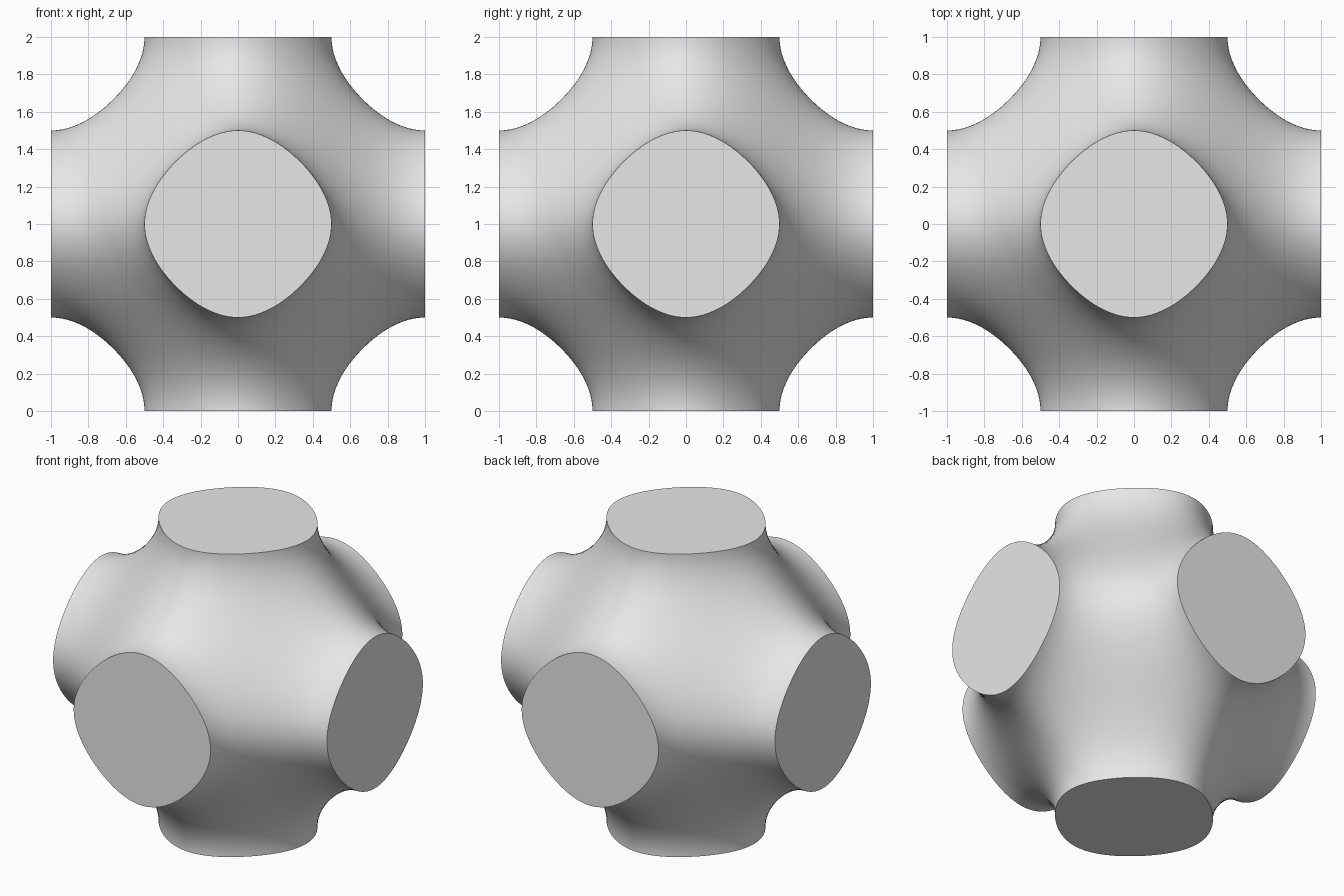
import bpy
import bmesh
from math import cos, pi, radians, tan
from mathutils import Vector

cube = bpy.data.objects.get("Cube")
if cube:
    bpy.data.objects.remove(cube, do_unlink=True)

SIDE = 32    # steps along each side of a face's square outline
RINGS = 20   # rings between a flat cap and that outline


def level(p):
    """Implicit surface: positive inside, zero on the skin."""
    return sum(cos(pi * c) for c in p)


def solve(func):
    """Scale from 0 to 1 where a falling function reaches zero."""
    low, high = 0.0, 1.0
    for _ in range(40):
        mid = (low + high) / 2
        if func(mid) > 0:
            low = mid
        else:
            high = mid
    return (low + high) / 2


# Square outline, spaced evenly by angle
steps = [tan(radians(-45 + 90 * i / SIDE)) for i in range(SIDE)]
outline = ([(1, t) for t in steps] + [(-t, 1) for t in steps]
           + [(-1, -t) for t in steps] + [(t, -1) for t in steps])

# One necked sixth of the body, opening along +z
rings = [[] for _ in range(RINGS + 1)]
for a, b in outline:
    rim = solve(lambda s: level((s * a, s * b, 1)))
    rings[0].append(Vector((rim * a, rim * b, 1)))
    for j in range(1, RINGS + 1):
        q = rim + (1 - rim) * (j / RINGS) ** 1.5
        ray = Vector((q * a, q * b, 1))
        rings[j].append(ray * solve(lambda s: level(ray * s)))

# Turn that sixth towards all six directions
bm = bmesh.new()
for axis in (Vector(d) for d in ((1, 0, 0), (-1, 0, 0), (0, 1, 0),
                                 (0, -1, 0), (0, 0, 1), (0, 0, -1))):
    u = Vector((axis.y, axis.z, axis.x))
    v = axis.cross(u)
    grid = [[bm.verts.new(u * p.x + v * p.y + axis * p.z) for p in ring]
            for ring in rings]
    bm.faces.new(grid[0])
    for inner, outer in zip(grid, grid[1:]):
        for i in range(len(outline)):
            k = (i + 1) % len(outline)
            bm.faces.new((inner[i], outer[i], outer[k], inner[k]))

bmesh.ops.remove_doubles(bm, verts=bm.verts, dist=0.0005)
bmesh.ops.recalc_face_normals(bm, faces=bm.faces)
bmesh.ops.translate(bm, verts=bm.verts, vec=(0, 0, 1))

mesh = bpy.data.meshes.new("minimal_surface_body")
bm.to_mesh(mesh)
bm.free()
body = bpy.data.objects.new("minimal_surface_body", mesh)
bpy.context.collection.objects.link(body)

# Plain grey all over
grey = bpy.data.materials.new("light_grey")
grey.use_nodes = True
colour = (0.8, 0.8, 0.8, 1)
grey.diffuse_color = colour
grey.node_tree.nodes["Principled BSDF"].inputs["Base Color"].default_value = colour
mesh.materials.append(grey)

# Smooth skin with crisp cap rims
bpy.ops.object.select_all(action="DESELECT")
body.select_set(True)
bpy.context.view_layer.objects.active = body
bpy.ops.object.shade_smooth_by_angle(angle=radians(40))
